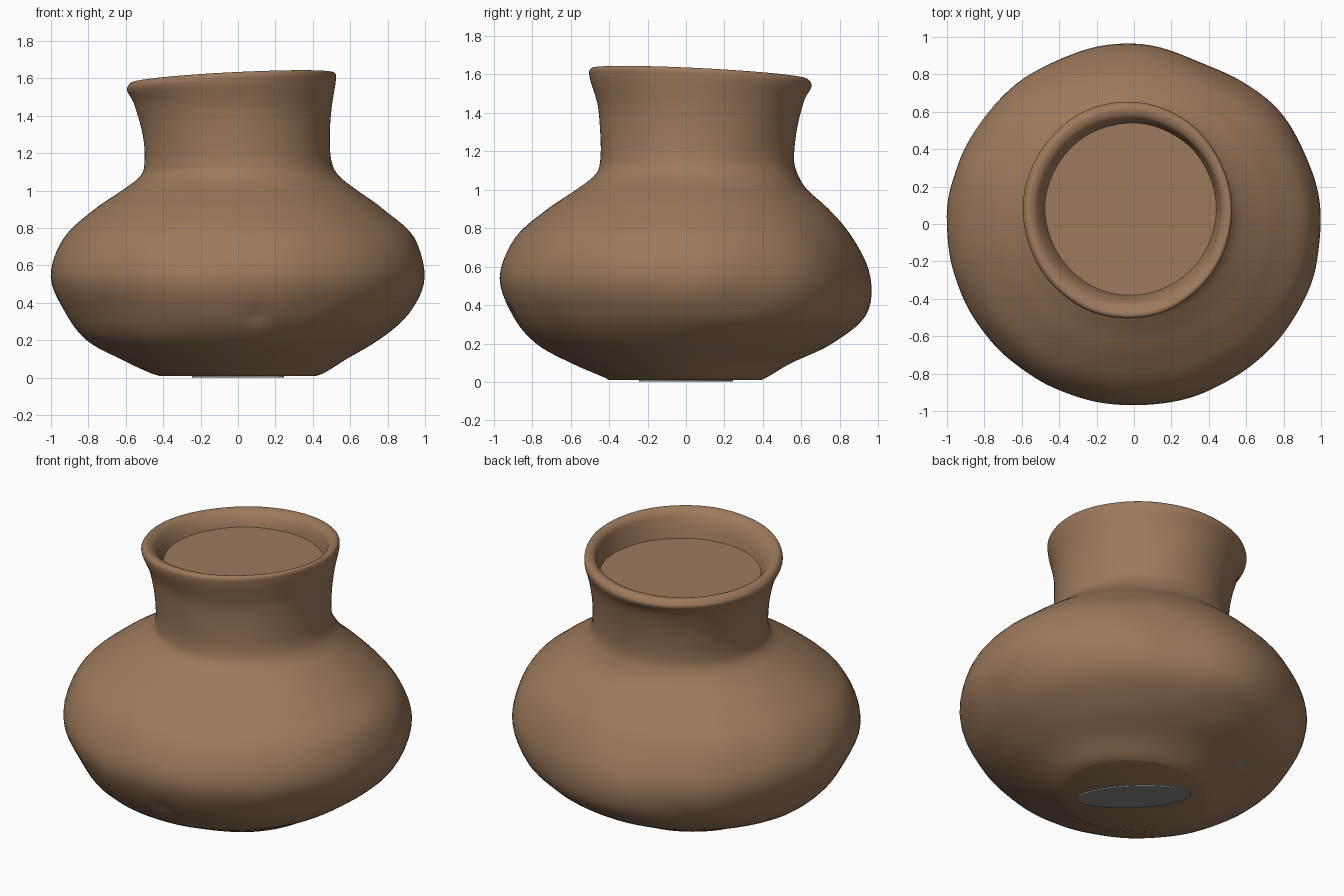
import bpy, bmesh, math
from mathutils import Vector, noise

if "Cube" in bpy.data.objects:
    bpy.data.objects.remove(bpy.data.objects["Cube"])

SEGMENTS = 128
STEPS = 5


def make_material(name, colour):
    mat = bpy.data.materials.new(name)
    mat.use_nodes = True
    mat.diffuse_color = (*colour, 1)
    bsdf = mat.node_tree.nodes["Principled BSDF"]
    bsdf.inputs["Base Color"].default_value = (*colour, 1)
    bsdf.inputs["Roughness"].default_value = 0.9
    return mat


clay = make_material("brown clay", (0.34, 0.195, 0.107))
grey = make_material("bare grey", (0.24, 0.25, 0.24))

# Hand-shaped profile: height, left edge, right edge, front edge, back edge
PROFILE = [Vector(row) for row in (
    (0.01, -.42, .42, -.40, .39),
    (0.03, -.48, .47, -.44, .43),
    (0.10, -.63, .58, -.60, .55),
    (0.20, -.81, .75, -.78, .76),
    (0.34, -.92, .91, -.90, .93),
    (0.54, -1., 1., -.97, .96),
    (0.75, -.93, .94, -.89, .87),
    (0.90, -.77, .78, -.72, .74),
    (1.00, -.62, .64, -.57, .63),
    (1.08, -.52, .54, -.47, .58),
    (1.16, -.50, .50, -.445, .56),
    (1.30, -.51, .49, -.445, .575),
    (1.45, -.55, .50, -.46, .61),
    (1.56, -.59, .52, -.50, .65),
    (1.60, -.58, .52, -.50, .64),
    (1.61, -.555, .50, -.475, .61),
    (1.59, -.52, .47, -.435, .57),
    (1.54, -.495, .455, -.40, .55),
    (1.48, -.475, .44, -.38, .54),
)]


def smooth_rows(rows):
    """Catmull-Rom rows between the profile rows."""
    result = []
    for i in range(len(rows) - 1):
        a, b, c = rows[max(i - 1, 0)], rows[i], rows[i + 1]
        d = rows[min(i + 2, len(rows) - 1)]
        for s in range(STEPS):
            t = s / STEPS
            result.append(b + (c - a) * (t / 2)
                          + (a * 2 - b * 5 + c * 4 - d) * (t * t / 2)
                          + (b * 3 - a - c * 3 + d) * (t ** 3 / 2))
    return result + [rows[-1]]


def bump(value, centre, width):
    return math.exp(-((value - centre) / width) ** 2)


def ring_point(row, angle):
    z, left, right, front, back = row
    cx, cy = (left + right) / 2, (front + back) / 2
    # shallow dent at the back left and slight unevenness
    grow = 1 - 0.035 * bump(angle, math.radians(65), 0.25) * bump(z, 0.5, 0.3)
    x = cx + (right - left) / 2 * math.cos(angle) * grow
    y = cy + (back - front) / 2 * math.sin(angle) * grow
    wobble = 1 + 0.008 * noise.noise(Vector((x, y, z)) * 4)
    # rim leans up towards the front left
    lean = min(max((z - 1.48) / 0.1, 0), 1)
    return Vector((x * wobble, y * wobble, z + 0.05 * (x - y) * lean))


def finish(name, bm, materials, smooth=True):
    mesh = bpy.data.meshes.new(name)
    bmesh.ops.recalc_face_normals(bm, faces=bm.faces)
    bm.to_mesh(mesh)
    bm.free()
    obj = bpy.data.objects.new(name, mesh)
    bpy.context.collection.objects.link(obj)
    for mat in materials:
        mesh.materials.append(mat)
    if smooth:
        bpy.ops.object.select_all(action='DESELECT')
        obj.select_set(True)
        bpy.context.view_layer.objects.active = obj
        bpy.ops.object.shade_smooth_by_angle(angle=math.radians(40))
    return obj


# Pot: rings skinned from the foot over the lip to the filled mouth
bm = bmesh.new()
angles = [math.tau * i / SEGMENTS for i in range(SEGMENTS)]
rings = [[bm.verts.new(ring_point(row, a)) for a in angles]
         for row in smooth_rows(PROFILE)]
for low, high in zip(rings, rings[1:]):
    for i in range(SEGMENTS):
        j = (i + 1) % SEGMENTS
        bm.faces.new((low[i], low[j], high[j], high[i]))
bm.faces.new(rings[0])
bm.faces.new(rings[-1])

# Small dent low on the front
dent = Vector((0.1, -0.9, 0.33))
for v in bm.verts:
    v.co.y += 0.02 * math.exp(-((v.co - dent).length / 0.05) ** 2)

# Bare specks beside the foot
SPECKS = [Vector(p) for p in ((-.33, .51, .13), (-.44, .47, .14), (-.36, .29, .04))]
for speck in SPECKS:
    nearest = min(bm.faces, key=lambda f: (f.calc_center_median() - speck).length)
    nearest.material_index = 1
finish("pot", bm, [clay, grey])

# Bare oval patch under the foot
bm = bmesh.new()
bmesh.ops.create_circle(bm, cap_ends=True, segments=48, radius=1)
disc = bmesh.ops.extrude_face_region(bm, geom=bm.faces[:])
for item in disc["geom"]:
    if isinstance(item, bmesh.types.BMVert):
        item.co.z += 0.009
patch = finish("base_patch", bm, [grey], smooth=False)
patch.scale = (0.325, 0.12, 1)
patch.rotation_euler.z = math.radians(135)
patch.location.z = 0.002
